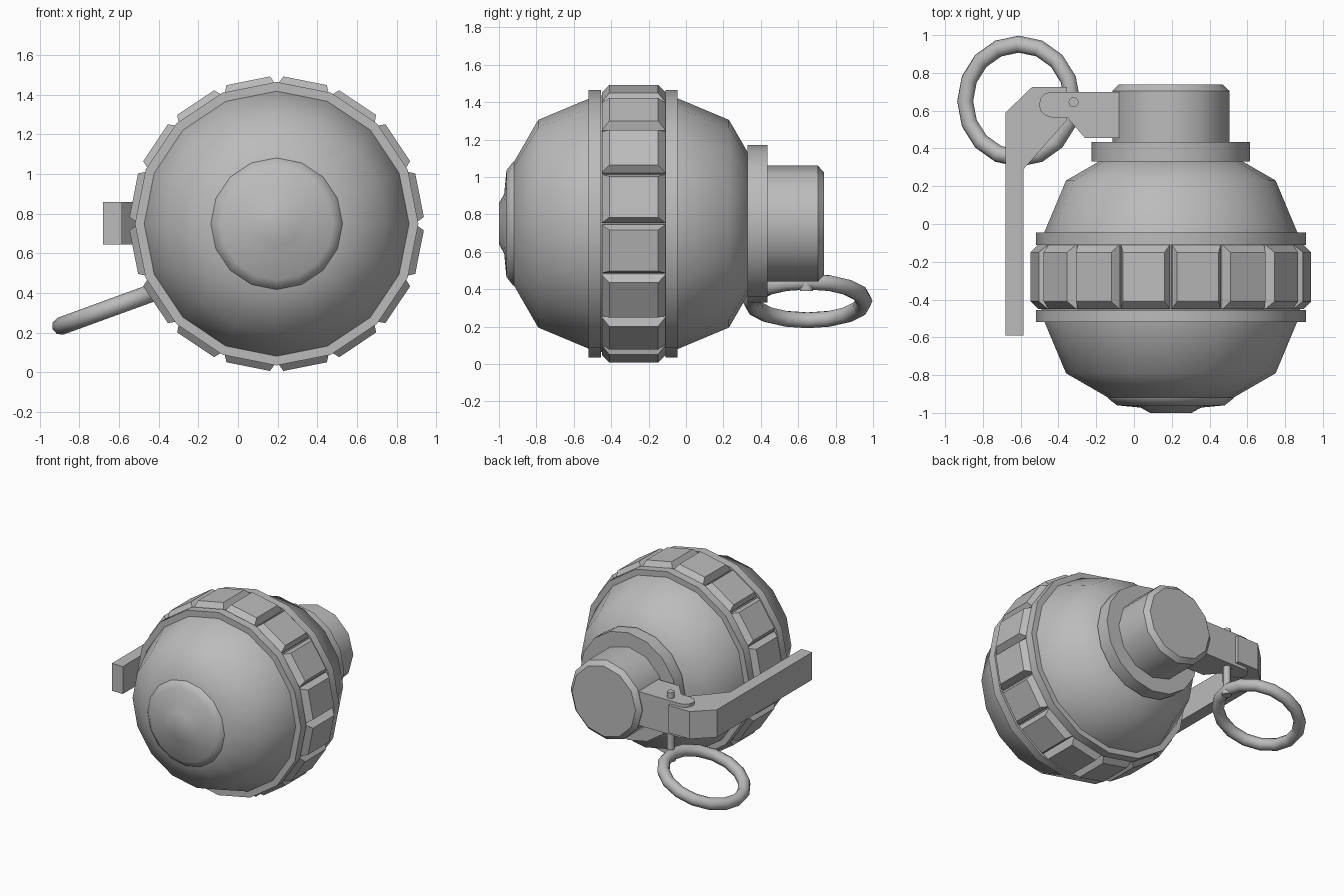
import bpy, bmesh, math
from mathutils import Matrix, Vector

if "Cube" in bpy.data.objects:
    bpy.data.objects.remove(bpy.data.objects["Cube"])

CX, CZ, MID = 0.195, 0.75, -0.28   # body axis (runs along y) and its middle

metal = bpy.data.materials.new("grey metal")
metal.diffuse_color = (0.5, 0.5, 0.5, 1)
metal.use_nodes = True
metal.node_tree.nodes["Principled BSDF"].inputs["Base Color"].default_value = metal.diffuse_color


def finish(bm, name, smooth=None):
    bmesh.ops.recalc_face_normals(bm, faces=bm.faces)
    me = bpy.data.meshes.new(name)
    bm.to_mesh(me)
    bm.free()
    ob = bpy.data.objects.new(name, me)
    bpy.context.collection.objects.link(ob)
    me.materials.append(metal)
    if smooth:
        bpy.ops.object.select_all(action='DESELECT')
        ob.select_set(True)
        bpy.context.view_layer.objects.active = ob
        bpy.ops.object.shade_smooth_by_angle(angle=math.radians(smooth))
    return ob


def lathe(name, profile, sides, smooth=40, closed=False):
    """Revolve (y, radius) points about the body axis."""
    bm = bmesh.new()
    rings = []
    for y, r in profile:
        rings.append([bm.verts.new((CX + r * math.sin(2 * math.pi * i / sides), y,
                                    CZ + r * math.cos(2 * math.pi * i / sides)))
                      for i in range(sides)])
    pairs = list(zip(rings, rings[1:]))
    if closed:
        pairs.append((rings[-1], rings[0]))
    for a, b in pairs:
        for i in range(sides):
            j = (i + 1) % sides
            bm.faces.new((a[i], a[j], b[j], b[i]))
    if not closed:
        bm.faces.new(rings[0])
        bm.faces.new(rings[-1])
    return finish(bm, name, smooth)


def prism(name, outline, z0, z1, smooth=None):
    """Extrude an (x, y) outline from z0 to z1."""
    bm = bmesh.new()
    f = bm.faces.new([bm.verts.new((x, y, z0)) for x, y in outline])
    new = bmesh.ops.extrude_face_region(bm, geom=[f])["geom"]
    bmesh.ops.translate(bm, vec=(0, 0, z1 - z0),
                        verts=[v for v in new if isinstance(v, bmesh.types.BMVert)])
    return finish(bm, name, smooth)


# round body, symmetric about its middle, and the front cap
half = [(0.64, 0.33), (0.51, 0.555), (0.20, 0.685)]
lathe("body", [(MID - d, r) for d, r in half] + [(MID + d, r) for d, r in reversed(half)], 16)
lathe("front_cap", [(-0.91, 0.335), (-0.925, 0.33), (-0.96, 0.285), (-0.972, 0.16),
                    (-1.0, 0.11)], 16, 50)

# two rims either side of the block band
for name, y0, y1 in (("front_rim", -0.52, -0.455), ("rear_rim", -0.11, -0.045)):
    lathe(name, [(y0, 0.66), (y0, 0.715), (y1, 0.715), (y1, 0.66)], 16, 30, closed=True)

# band of sixteen chamfered blocks
bm = bmesh.new()
for k in range(16):
    rot = Matrix.Rotation(math.radians(11.25 + 22.5 * k), 4, 'Y')
    layers = []
    for r, w, d in ((0.62, 0.12, 0.17), (0.69, 0.132, 0.17), (0.735, 0.112, 0.13)):
        layers.append([bm.verts.new(rot @ Vector((sx * w, sy * d, r)) + Vector((CX, MID, CZ)))
                       for sx, sy in ((-1, -1), (1, -1), (1, 1), (-1, 1))])
    for a, b in zip(layers, layers[1:]):
        for i in range(4):
            j = (i + 1) % 4
            bm.faces.new((a[i], a[j], b[j], b[i]))
    bm.faces.new(layers[0])
    bm.faces.new(layers[-1])
finish(bm, "block_band")

# neck flange and fuse head
lathe("neck_flange", [(0.33, 0.42), (0.435, 0.42)], 16)
lathe("fuse_head", [(0.42, 0.31), (0.705, 0.31), (0.738, 0.275)], 12, 35)

# hinge bracket: solid block plus rounded ears above and below the lever
prism("hinge_block", [(0.0, 0.70), (-0.37, 0.70), (-0.37, 0.565), (-0.35, 0.56),
                      (-0.26, 0.455), (0.0, 0.455)], 0.62, 0.885)
tip = [(-0.435 + 0.068 * math.cos(a), 0.632 + 0.068 * math.sin(a))
       for a in [math.radians(90 + 30 * i) for i in range(7)]]
for name, z0, z1 in (("upper_ear", 0.86, 0.885), ("lower_ear", 0.62, 0.645)):
    prism(name, [(-0.36, 0.70)] + tip + [(-0.36, 0.564)], z0, z1)

# safety lever
prism("lever", [(-0.68, -0.59), (-0.585, -0.59), (-0.585, 0.29), (-0.355, 0.55),
                (-0.355, 0.725), (-0.54, 0.725), (-0.68, 0.59)], 0.645, 0.86)


# pull pin with a collar around the ring
def disc(r, n=10):
    return [(-0.32 + r * math.cos(2 * math.pi * i / n), 0.645 + r * math.sin(2 * math.pi * i / n))
            for i in range(n)]


prism("pin", disc(0.027), 0.42, 0.93, 40)
prism("pin_collar", disc(0.036), 0.39, 0.45, 40)

# pull ring, tilted 20 degrees
bpy.ops.mesh.primitive_torus_add(major_segments=16, minor_segments=8, major_radius=0.302,
                                 minor_radius=0.045, location=(-0.61, 0.65, 0.337),
                                 rotation=(0, math.radians(-20), 0))
ring = bpy.context.object
ring.name = "pull_ring"
ring.data.materials.append(metal)
bpy.ops.object.shade_smooth()
